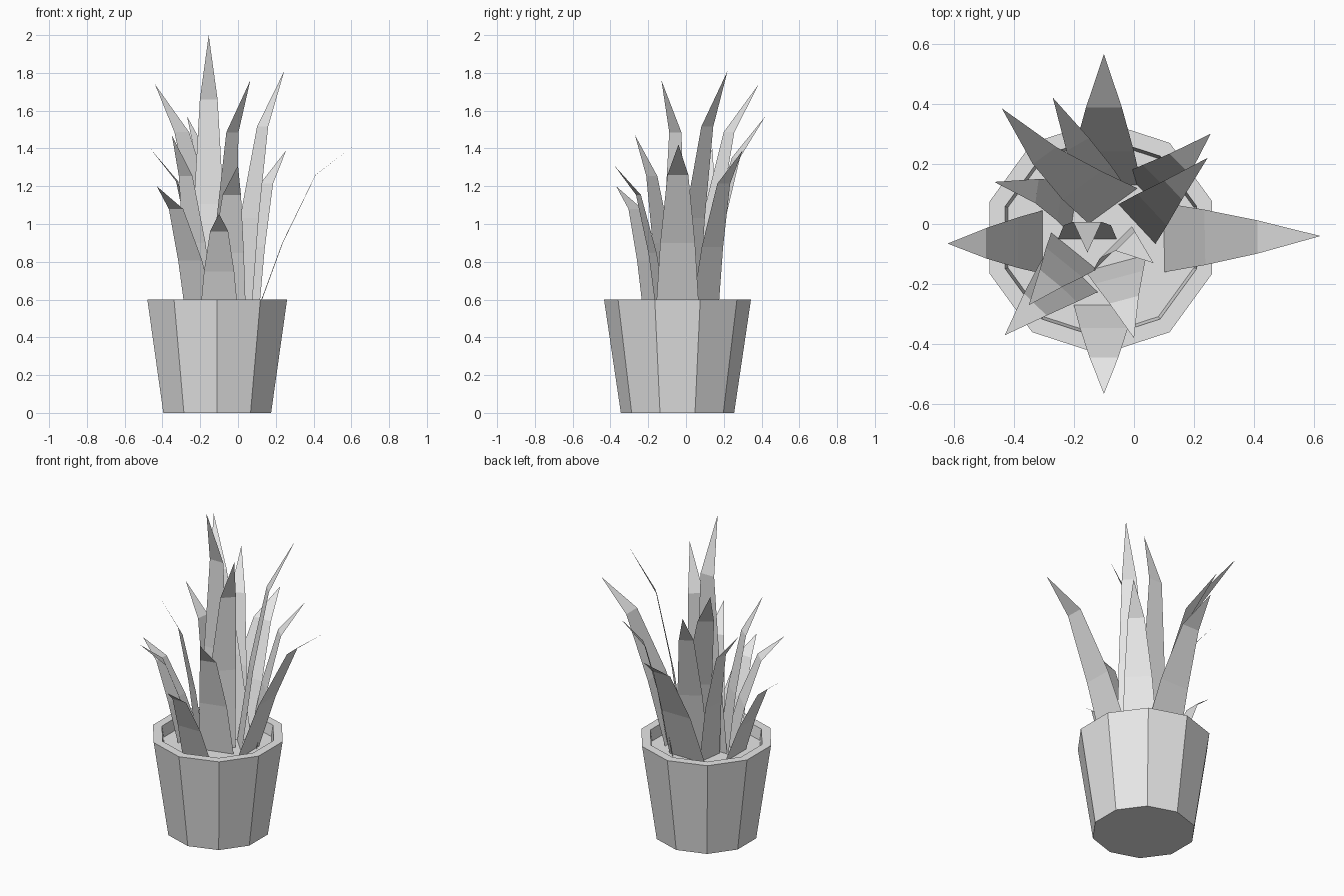
import bpy
import bmesh
from math import cos, sin, radians, pi
from mathutils import Vector

cube = bpy.data.objects.get("Cube")
if cube:
    bpy.data.objects.remove(cube, do_unlink=True)

SOIL = 0.53
POT_CENTRE = Vector((-0.11, -0.045, 0))


def make_material(name, colour):
    mat = bpy.data.materials.new(name)
    mat.use_nodes = True
    mat.diffuse_color = colour
    for node in mat.node_tree.nodes:
        if node.type == 'BSDF_PRINCIPLED':
            node.inputs["Base Color"].default_value = colour
    return mat


grey = make_material("light grey", (0.8, 0.8, 0.8, 1))


def add_object(name, bm):
    mesh = bpy.data.meshes.new(name)
    bm.to_mesh(mesh)
    bm.free()
    mesh.materials.append(grey)
    obj = bpy.data.objects.new(name, mesh)
    bpy.context.collection.objects.link(obj)
    return obj


# Pot: ten-sided rings joined from the base, over the rim, down to the soil
def make_pot(profile, sides=10):
    bm = bmesh.new()
    rings = []
    for radius, z in profile:
        angles = [2 * pi * (i + 0.5) / sides for i in range(sides)]
        rings.append([bm.verts.new(POT_CENTRE + Vector((radius * cos(a), radius * sin(a), z)))
                      for a in angles])
    for low, high in zip(rings, rings[1:]):
        for i in range(sides):
            j = (i + 1) % sides
            bm.faces.new((low[i], low[j], high[j], high[i]))
    bm.faces.new(rings[0][::-1])
    bm.faces.new(rings[-1])
    return add_object("pot", bm)


make_pot([(0.3, 0), (0.389, 0.6), (0.335, 0.6), (0.325, SOIL)])


# Leaf: a flat three-segment blade that bows outward along its facing angle
def make_leaf(name, base, tip, half_width, facing, bend):
    a = radians(facing)
    outward = Vector((cos(a), sin(a), 0))
    across = Vector((-sin(a), cos(a), 0))
    start, end = Vector((*base, SOIL)), Vector(tip)
    height = end.z - start.z
    stations = [(0, 0, 1),
                (0.37 + 0.045 * bend, 0.09, 0.8),
                (0.72 + 0.1 * bend, 0.13, 0.48)]
    bm = bmesh.new()
    rows = []
    for along, bow, taper in stations:
        mid = start.lerp(end, along) - outward * bow * bend * height
        side = across * half_width * taper
        rows.append((bm.verts.new(mid - side), bm.verts.new(mid + side)))
    for low, high in zip(rows, rows[1:]):
        bm.faces.new((low[0], low[1], high[1], high[0]))
    bm.faces.new((rows[-1][0], rows[-1][1], bm.verts.new(end)))
    return add_object(name, bm)


# name, base, tip, half width, facing angle, bend
leaves = [
    # Low spreading leaves
    ("leaf_left", (0.1, -0.045), (0.62, -0.04, 1.42), 0.115, 1, 1),
    ("leaf_front", (-0.1, -0.27), (-0.1, -0.565, 1.055), 0.1, 270, 1),
    ("leaf_right", (-0.305, -0.06), (-0.62, -0.065, 1.08), 0.105, 180, 1),
    ("leaf_back", (-0.1, 0.13), (-0.1, 0.565, 1.3), 0.125, 90, 1),
    # Diagonal leaves
    ("leaf_front_right", (-0.2, -0.15), (-0.43, -0.37, 1.2), 0.11, 226, 1),
    ("leaf_front_left", (-0.06, -0.13), (0, -0.38, 1.31), 0.105, 285, 0.8),
    ("leaf_side_right", (-0.2, 0.05), (-0.465, 0.14, 1.4), 0.085, 172, 0.8),
    ("leaf_back_left", (0.04, 0.1), (0.255, 0.3, 1.39), 0.1, 45, 0.75),
    ("leaf_back_inner", (-0.1, 0.07), (-0.27, 0.42, 1.57), 0.09, 120, 0.7),
    # Tall upright leaves
    ("leaf_tall_front_right", (-0.2, -0.09), (-0.35, -0.27, 1.47), 0.097, 231, 0.5),
    ("leaf_tall_back_right", (-0.07, 0.06), (-0.44, 0.385, 1.74), 0.1, 126, 0.7),
    ("leaf_tall_front_left", (-0.07, -0.09), (0.065, -0.13, 1.76), 0.095, 315, 0.57),
    ("leaf_tall_back_left", (0.01, 0), (0.245, 0.22, 1.81), 0.09, 43, 0.5),
    ("leaf_centre", (-0.155, -0.05), (-0.155, -0.095, 2), 0.098, 270, 0.48),
]
for spec in leaves:
    make_leaf(*spec)
